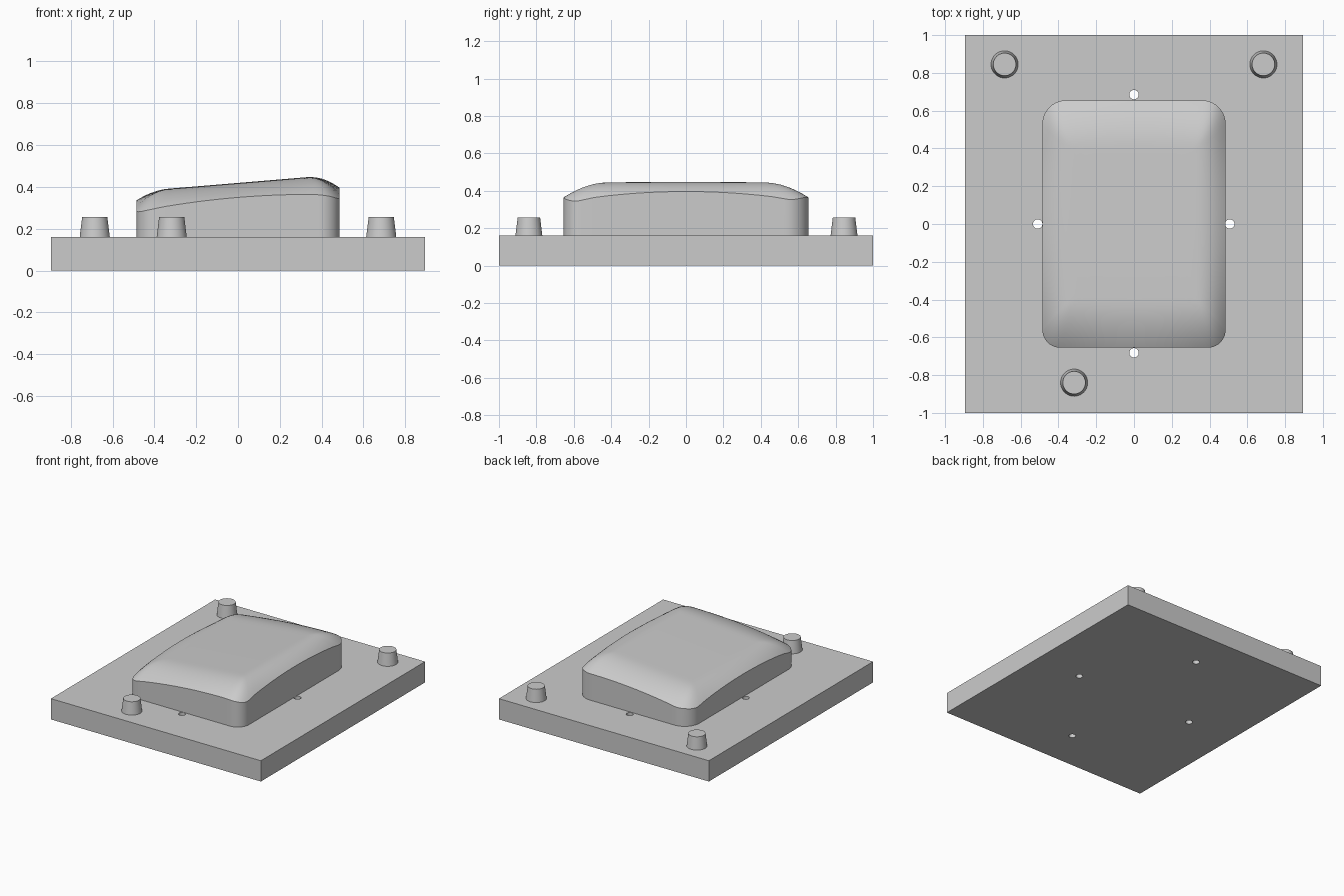
import bpy, bmesh, math

if "Cube" in bpy.data.objects:
    bpy.data.objects.remove(bpy.data.objects["Cube"])

grey = bpy.data.materials.new("neutral grey")
grey.diffuse_color = (0.6, 0.6, 0.6, 1)
grey.use_nodes = True
grey.node_tree.nodes["Principled BSDF"].inputs["Base Color"].default_value = grey.diffuse_color

PLATE_TOP = 0.16
HX, HY = 0.485, 0.655  # half size of the raised block


def finish(obj, name, smooth=True):
    obj.name = name
    obj.data.materials.clear()
    obj.data.materials.append(grey)
    if smooth:
        bpy.ops.object.select_all(action='DESELECT')
        obj.select_set(True)
        bpy.context.view_layer.objects.active = obj
        bpy.ops.object.shade_smooth_by_angle(angle=math.radians(25))
    return obj


# Base plate with four through holes
bpy.ops.mesh.primitive_cube_add(size=1, location=(0, 0, PLATE_TOP / 2))
plate = finish(bpy.context.object, "base_plate", False)
plate.scale = (1.79, 2.0, PLATE_TOP)
bpy.ops.object.transform_apply(location=True, rotation=False, scale=True)
for x, y in [(-0.51, 0), (0.507, 0), (0, 0.685), (0, -0.682)]:
    bpy.ops.mesh.primitive_cylinder_add(vertices=24, radius=0.025, depth=1, location=(x, y, 0))
    cutter = bpy.context.object
    cutter.hide_render = True
    mod = plate.modifiers.new("hole", 'BOOLEAN')
    mod.operation, mod.object, mod.solver = 'DIFFERENCE', cutter, 'EXACT'
    bpy.context.view_layer.objects.active = plate
    bpy.ops.object.modifier_apply(modifier=mod.name)
    bpy.data.objects.remove(cutter)
finish(plate, "base_plate")

# Tapered locating pegs
for i, (x, y) in enumerate([(-0.685, 0.845), (0.685, 0.845), (-0.317, -0.84)]):
    bpy.ops.mesh.primitive_cone_add(vertices=40, radius1=0.072, radius2=0.06, depth=0.097,
                                    location=(x, y, PLATE_TOP + 0.0485))
    finish(bpy.context.object, f"locating_peg_{i + 1}")


def outline():
    """Rounded rectangle, larger radius on the back corners."""
    corners = []
    for sx, sy, start in [(1, 1, 0), (-1, 1, 90), (-1, -1, 180), (1, -1, 270)]:
        r = 0.125 if sy > 0 else 0.095
        cx, cy = sx * (HX - r), sy * (HY - r)
        corners.append([(cx + r * math.cos(math.radians(start + a * 9)),
                         cy + r * math.sin(math.radians(start + a * 9))) for a in range(11)])
    pts = []
    for i, corner in enumerate(corners):
        pts += corner
        (ax, ay), (bx, by) = corner[-1], corners[(i + 1) % 4][0]
        pts += [(ax + (bx - ax) * k / 16, ay + (by - ay) * k / 16) for k in range(1, 16)]
    return pts


def crown(x, y):
    """Height of the tilted top, falling away near every side."""
    fall_x = max(0, 1 - (HX - abs(x)) / 0.155) ** 2
    fall_y = max(0, 1 - (HY - abs(y)) / 0.25) ** 2
    amp_x = (0.063 if x > 0 else 0.043) + 0.12 * y * y
    amp_y = 0.065 + 0.12 * x * x
    return 0.419 + 0.083 * x - 0.01 * y * y - math.hypot(amp_x * fall_x, amp_y * fall_y)


# Raised block: straight wall, then rings closing over the sculpted top
bm = bmesh.new()
pts = outline()
rings = [[bm.verts.new((x, y, PLATE_TOP)) for x, y in pts]]
STEPS = 20
for k in range(STEPS):
    t = 1 - (k / STEPS) ** 1.4
    rings.append([bm.verts.new((x * t, y * t, crown(x * t, y * t))) for x, y in pts])
n = len(pts)
for low, high in zip(rings, rings[1:]):
    for i in range(n):
        j = (i + 1) % n
        bm.faces.new((low[i], low[j], high[j], high[i]))
centre = bm.verts.new((0, 0, crown(0, 0)))
for i in range(n):
    bm.faces.new((rings[-1][i], rings[-1][(i + 1) % n], centre))
bm.faces.new(rings[0][::-1])
mesh = bpy.data.meshes.new("raised_block")
bm.to_mesh(mesh)
bm.free()
block = bpy.data.objects.new("raised_block", mesh)
bpy.context.collection.objects.link(block)
finish(block, "raised_block")
